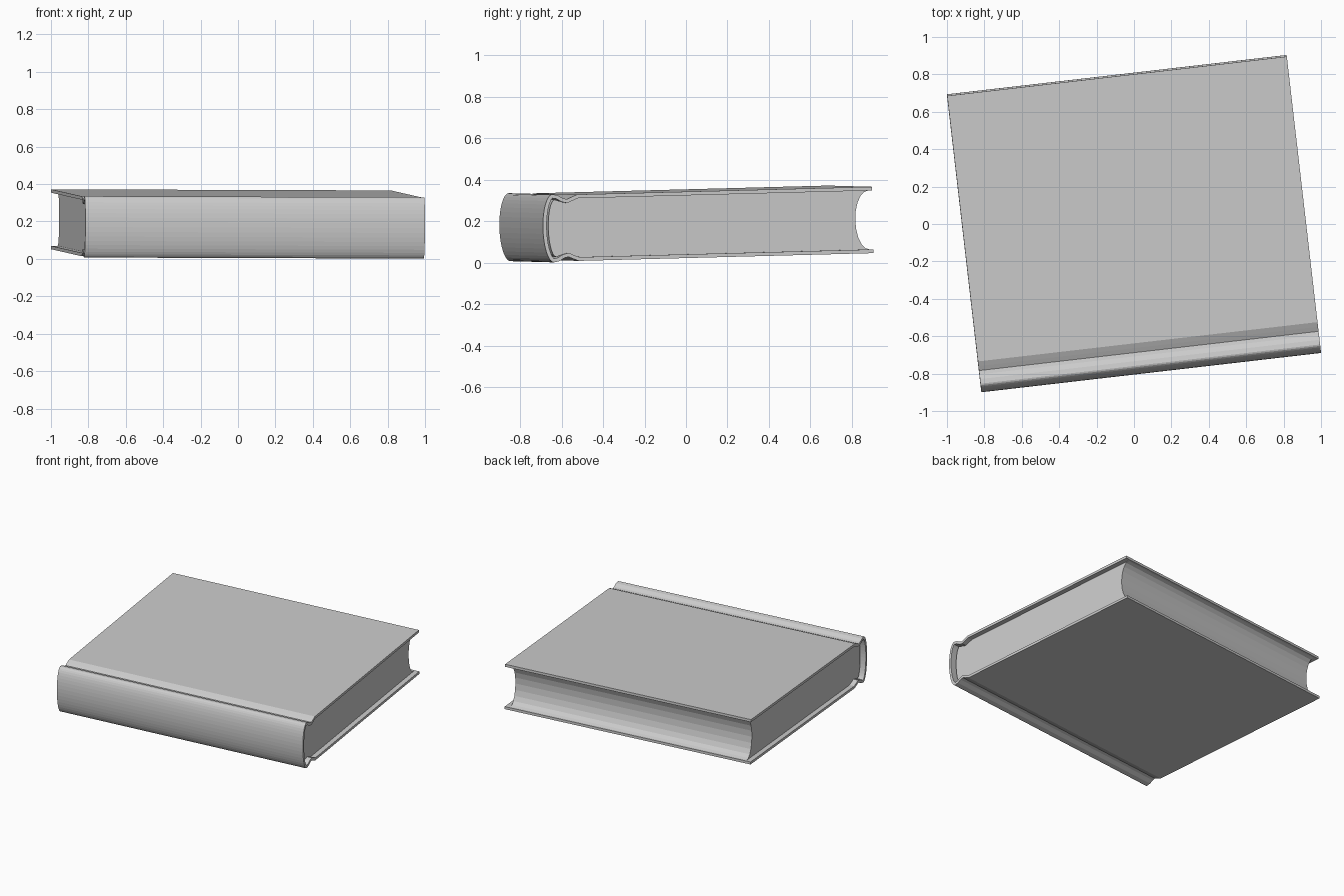
import bpy, bmesh
from math import sin, cos, pi, radians
from mathutils import Vector, Matrix

cube = bpy.data.objects.get("Cube")
if cube:
    bpy.data.objects.remove(cube, do_unlink=True)

HALF_LENGTH = 0.914
THICKNESS = 0.018

grey = bpy.data.materials.new("plain grey")
grey.use_nodes = True
colour = (0.6, 0.6, 0.6, 1)
grey.diffuse_color = colour
grey.node_tree.nodes["Principled BSDF"].inputs["Base Color"].default_value = colour

# The closed book lies slightly turned and tilted
placement = (Matrix.Translation((0, 0, 0.188)) @ Matrix.Rotation(radians(6.6), 4, 'Z')
             @ Matrix.Rotation(radians(0.18), 4, 'Y') @ Matrix.Rotation(radians(1.5), 4, 'X'))


def arc(centre, rx, rz, steps):
    """Half ellipse from top to bottom, bulging towards the front."""
    return [Vector((centre - rx * sin(pi * i / steps), rz * cos(pi * i / steps)))
            for i in range(steps + 1)]


def mirrored(top, middle):
    """Top half profile, a curve, then the top half flipped."""
    upper = [Vector(p) for p in top]
    return upper + middle + [Vector((p.x, -p.y)) for p in reversed(upper)]


def inward(line, distance):
    """Offset a profile line to its left side."""
    result = []
    for i, p in enumerate(line):
        before = (p - line[i - 1]).normalized() if i else None
        after = (line[i + 1] - p).normalized() if i < len(line) - 1 else None
        a, b = before or after, after or before
        d = (a + b).normalized()
        result.append(p + Vector((-d.y, d.x)) * distance / max(d.dot(a), 0.5))
    return result


def extrude_profile(name, polygons, half):
    """Extrude side-by-side profile polygons into one solid along the length."""
    bm = bmesh.new()
    faces = [bm.faces.new([bm.verts.new((-half, p.x, p.y)) for p in poly]) for poly in polygons]
    bmesh.ops.remove_doubles(bm, verts=bm.verts[:], dist=1e-5)
    geom = bmesh.ops.extrude_face_region(bm, geom=bm.faces[:], use_keep_orig=True)["geom"]
    bmesh.ops.translate(bm, vec=(2 * half, 0, 0),
                        verts=[v for v in geom if isinstance(v, bmesh.types.BMVert)])
    bmesh.ops.recalc_face_normals(bm, faces=bm.faces[:])
    mesh = bpy.data.meshes.new(name)
    bm.to_mesh(mesh)
    bm.free()
    mesh.materials.append(grey)
    ob = bpy.data.objects.new(name, mesh)
    bpy.context.collection.objects.link(ob)
    ob.matrix_world = placement
    return ob


# Cover: two boards, hinge grooves and a rounded spine in one wrap
outer = mirrored([(0.8, 0.16), (-0.63, 0.16), (-0.655, 0.15), (-0.68, 0.139),
                  (-0.7, 0.144), (-0.725, 0.159)], arc(-0.75, 0.05, 0.164, 20))
inner = inward(outer, THICKNESS)
strip = [[outer[i], outer[i + 1], inner[i + 1], inner[i]] for i in range(len(outer) - 1)]
extrude_profile("cover", strip, HALF_LENGTH)

# Page block: rounded at the spine, hollow at the fore edge
front = mirrored([(-0.62, 0.142), (-0.65, 0.133), (-0.68, 0.121), (-0.7, 0.125)],
                 arc(-0.735, 0.035, 0.138, 14))
hollow = list(reversed(arc(0.785, 0.065, 0.142, 10)))
extrude_profile("page_block", [front + hollow], HALF_LENGTH - 0.035)
